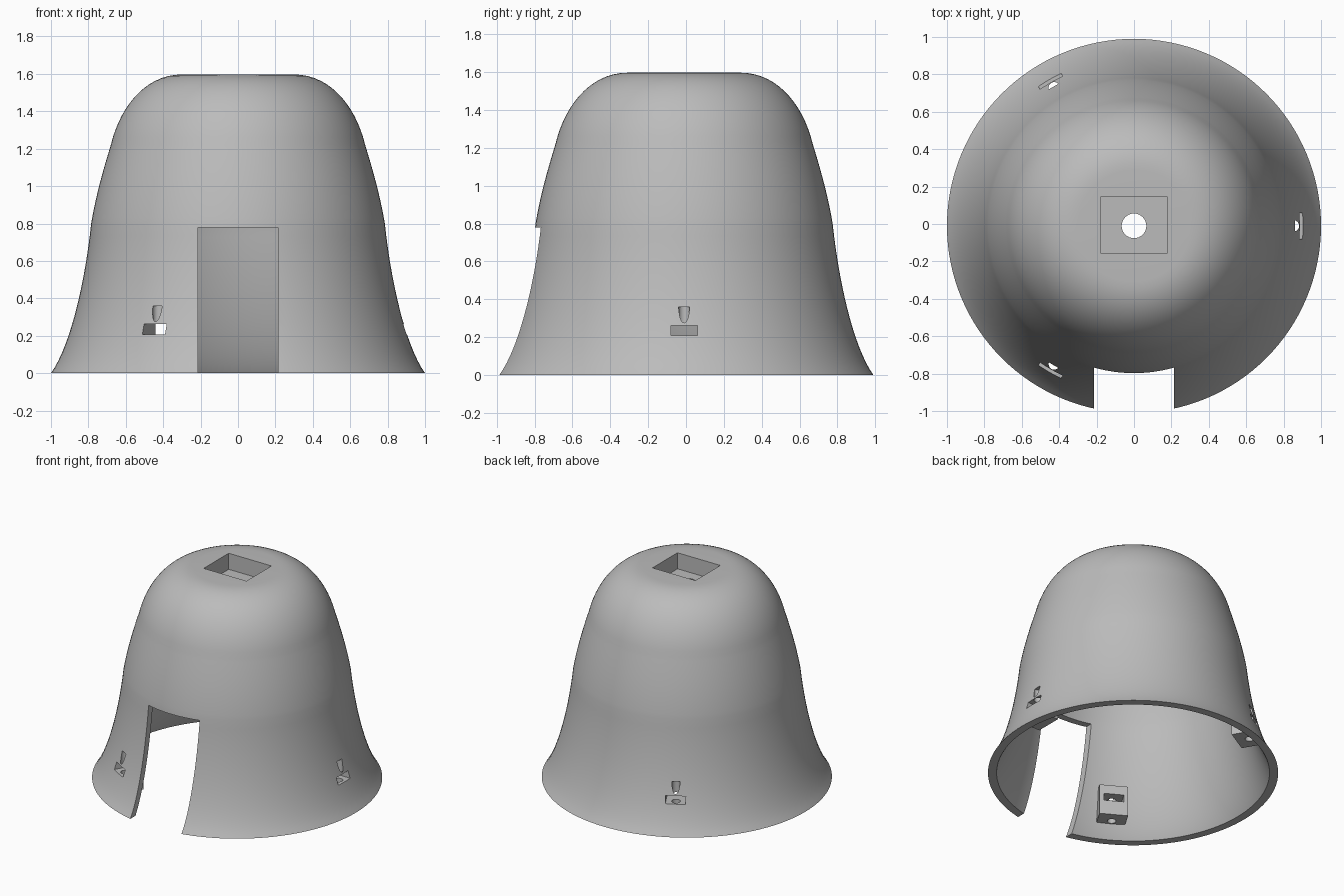
import bpy, bmesh, math
from mathutils import Vector, Matrix
from mathutils.geometry import interpolate_bezier

if "Cube" in bpy.data.objects:
    bpy.data.objects.remove(bpy.data.objects["Cube"], do_unlink=True)

WALL = 0.05
SHIFT_Y = -0.01

grey = bpy.data.materials.new("light grey")
grey.use_nodes = True
grey.diffuse_color = (0.5, 0.5, 0.5, 1)
grey.node_tree.nodes["Principled BSDF"].inputs["Base Color"].default_value = (0.5, 0.5, 0.5, 1)


def add_object(name, bm):
    bmesh.ops.recalc_face_normals(bm, faces=bm.faces)
    mesh = bpy.data.meshes.new(name)
    bm.to_mesh(mesh)
    bm.free()
    mesh.materials.append(grey)
    obj = bpy.data.objects.new(name, mesh)
    bpy.context.collection.objects.link(obj)
    return obj


def box(name, low, high, angle=0):
    low, high = Vector(low), Vector(high)
    bm = bmesh.new()
    bmesh.ops.create_cube(bm, size=1)
    bmesh.ops.scale(bm, vec=high - low, verts=bm.verts)
    bmesh.ops.translate(bm, vec=(low + high) / 2, verts=bm.verts)
    bmesh.ops.rotate(bm, matrix=Matrix.Rotation(angle, 3, "Z"), verts=bm.verts)
    return add_object(name, bm)


def rod(name, radius, distance, z0, z1, angle=0):
    bm = bmesh.new()
    bmesh.ops.create_cone(bm, cap_ends=True, segments=32, radius1=radius,
                          radius2=radius, depth=z1 - z0)
    bmesh.ops.translate(bm, vec=(distance, 0, (z0 + z1) / 2), verts=bm.verts)
    bmesh.ops.rotate(bm, matrix=Matrix.Rotation(angle, 3, "Z"), verts=bm.verts)
    return add_object(name, bm)


def revolve(name, profile, segments=128):
    """Turn a radius/height profile into a closed solid."""
    points = [Vector((0, 0, profile[0].y))]
    points += [Vector((p.x, 0, p.y)) for p in profile]
    points.append(Vector((0, 0, profile[-1].y)))
    bm = bmesh.new()
    verts = [bm.verts.new(p) for p in points]
    edges = [bm.edges.new(pair) for pair in zip(verts, verts[1:])]
    bmesh.ops.spin(bm, geom=verts + edges, cent=(0, 0, 0), axis=(0, 0, 1),
                   angle=math.tau, steps=segments, use_merge=False)
    bmesh.ops.remove_doubles(bm, verts=bm.verts, dist=0.0005)
    return add_object(name, bm)


def cut(obj, cutters):
    """Subtract every cutter in turn and discard it."""
    for cutter in cutters:
        mod = obj.modifiers.new("cut", "BOOLEAN")
        mod.operation = "DIFFERENCE"
        mod.solver = "EXACT"
        mod.object = cutter
        bpy.context.view_layer.update()
        graph = bpy.context.evaluated_depsgraph_get()
        mesh = bpy.data.meshes.new_from_object(obj.evaluated_get(graph))
        obj.modifiers.clear()
        obj.data = mesh
        bpy.data.objects.remove(cutter, do_unlink=True)


# Bell outline: flared skirt, straight waist, rounded shoulder
curves = [
    ((1, 0), (0.90, 0.14), (0.82, 0.47), (0.785, 0.8)),
    ((0.785, 0.8), (0.76, 0.95), (0.72, 1.09), (0.68, 1.22)),
    ((0.68, 1.22), (0.63, 1.43), (0.49, 1.597), (0.30, 1.597)),
]
outline = []
for curve in curves:
    a, b, c, d = [Vector((*p, 0)) for p in curve]
    outline += [p.to_2d() for p in interpolate_bezier(a, b, c, d, 16)][1 if outline else 0:]

# Inner outline follows the outer one at wall thickness
inner = []
for i, p in enumerate(outline):
    along = outline[min(i + 1, len(outline) - 1)] - outline[max(i - 1, 0)]
    inner.append(p + Vector((-along.y, along.x)).normalized() * WALL)

bell = revolve("bell_shell", outline)
cavity = revolve("cavity", inner)
lug_angles = [math.radians(a) for a in (0, 120, 240)]

# Material left inside the cavity: screw lugs and the roof mount
cut(cavity, [box("lug", (0.76, -0.1, 0.1), (1.1, 0.1, 0.33), a) for a in lug_angles])
cut(cavity, [box("roof_mount", (-0.23, -0.2, 1.42), (0.23, 0.2, 1.7))])

# Hollow, doorway, roof pocket and cable hole
cut(bell, [
    cavity,
    box("doorway", (-0.215, -1.2, -0.2), (0.215, -0.4, 0.78)),
    box("roof_pocket", (-0.18, -0.145, 1.475), (0.18, 0.155, 1.7)),
    rod("cable_hole", 0.066, 0, 1.3, 1.7),
])

# Nut slot and vertical screw hole through each lug
for a in lug_angles:
    cut(bell, [
        box("nut_slot", (0.7, -0.07, 0.208), (1.1, 0.07, 0.262), a),
        rod("screw_hole", 0.03, 0.853, 0.0, 0.36, a),
    ])

bell.data.transform(Matrix.Translation((0, SHIFT_Y, 0)))
bpy.ops.object.select_all(action="DESELECT")
bell.select_set(True)
bpy.context.view_layer.objects.active = bell
bpy.ops.object.shade_smooth_by_angle(angle=math.radians(30))
